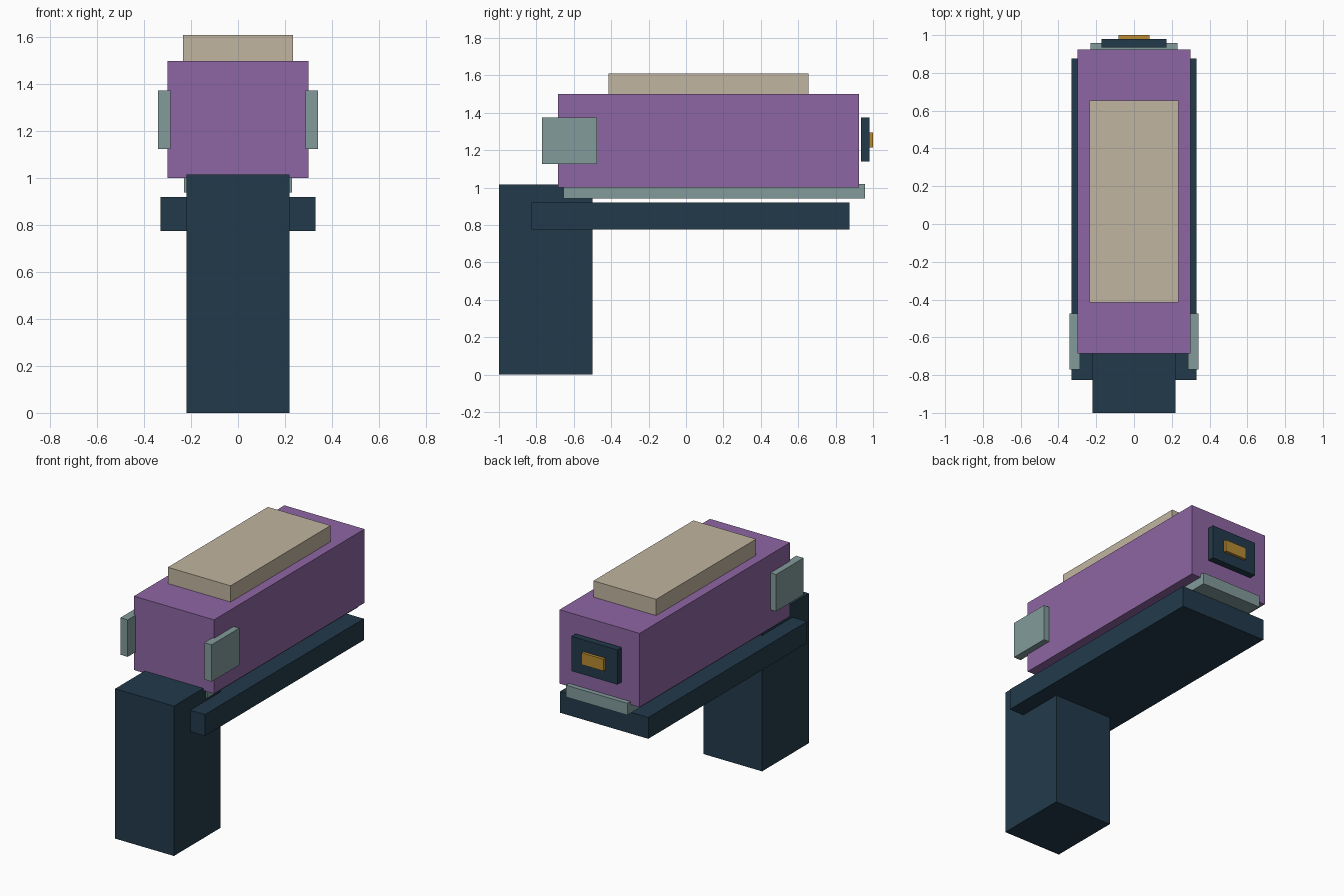
import bpy
from mathutils import Matrix, Vector
import bmesh

cube = bpy.data.objects.get("Cube")
if cube:
    bpy.data.objects.remove(cube, do_unlink=True)


def material(name, rgb):
    mat = bpy.data.materials.new(name)
    mat.use_nodes = True
    colour = (*rgb, 1.0)
    mat.diffuse_color = colour
    mat.node_tree.nodes["Principled BSDF"].inputs["Base Color"].default_value = colour
    return mat


def box(name, mat, x, y, z):
    """Flat-sided block spanning the (low, high) pair on each axis."""
    low, high = (Vector(corner) for corner in zip(x, y, z))
    bm = bmesh.new()
    bmesh.ops.create_cube(bm, size=1.0, matrix=Matrix.Diagonal((*(high - low), 1.0)))
    mesh = bpy.data.meshes.new(name)
    bm.to_mesh(mesh)
    bm.free()
    mesh.materials.append(mat)
    obj = bpy.data.objects.new(name, mesh)
    obj.location = (low + high) / 2
    bpy.context.collection.objects.link(obj)
    return obj


def centred(name, mat, half_width, y, z):
    return box(name, mat, (-half_width, half_width), y, z)


navy = material("dark navy", (0.016, 0.042, 0.069))
purple = material("purple", (0.27, 0.133, 0.366))
tan = material("tan", (0.527, 0.462, 0.352))
grey = material("grey green", (0.227, 0.328, 0.328))
gold = material("gold", (0.479, 0.254, 0.032))

# Upright handle and the long lower frame
centred("handle", navy, 0.22, (-1.0, -0.5), (0.0, 1.015))
centred("lower_frame", navy, 0.33, (-0.825, 0.875), (0.775, 0.92))

# Main body with its rail below and pad on top
centred("rail", grey, 0.23, (-0.655, 0.957), (0.94, 1.02))
centred("body", purple, 0.30, (-0.685, 0.925), (1.0, 1.5))
centred("top_pad", tan, 0.235, (-0.415, 0.655), (1.49, 1.61))

# Mirrored side plates
for side, sign in (("left", 1), ("right", -1)):
    edges = sorted((sign * 0.287, sign * 0.342))
    box(side + "_side_plate", grey, edges, (-0.77, -0.475), (1.125, 1.375))

# End plate and its small insert
centred("end_plate", navy, 0.173, (0.935, 0.98), (1.14, 1.375))
centred("end_insert", gold, 0.083, (0.97, 1.0), (1.215, 1.295))
